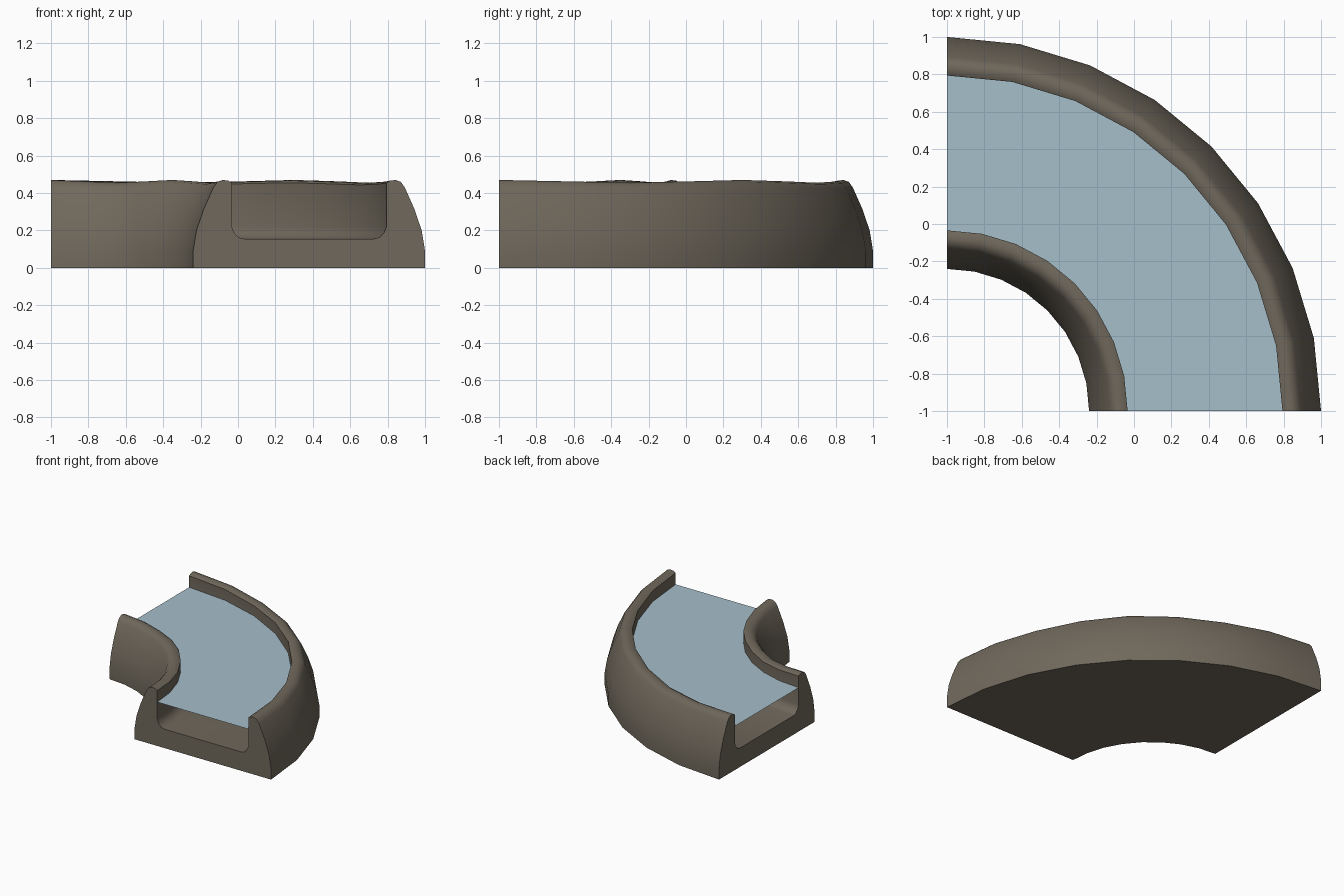
import bpy, bmesh, math

if "Cube" in bpy.data.objects:
    bpy.data.objects.remove(bpy.data.objects["Cube"])

SEGMENTS = 8            # steps around the quarter turn
CENTRE = (-1.0, -1.0)   # pivot of the bend


def material(name, rgb):
    m = bpy.data.materials.new(name)
    m.diffuse_color = (*rgb, 1.0)
    m.use_nodes = True
    m.node_tree.nodes["Principled BSDF"].inputs["Base Color"].default_value = m.diffuse_color
    return m


def sweep(name, profile, mat, closed):
    """Turn a (radius, height) profile through 90 degrees about the pivot."""
    bm = bmesh.new()
    rings = []
    for i in range(SEGMENTS + 1):
        a = math.pi / 2 * i / SEGMENTS
        dip = 0.0075 * (1 - math.cos(8 * a))   # rim sags gently twice along the bend
        ring = []
        for r, z in profile:
            weight = max(0.0, (z - 0.4) / 0.07) if closed else 0.0
            ring.append(bm.verts.new((CENTRE[0] + r * math.cos(a),
                                      CENTRE[1] + r * math.sin(a),
                                      z - dip * weight)))
        rings.append(ring)
    n = len(profile)
    for a, b in zip(rings, rings[1:]):
        for j in range(n if closed else n - 1):
            k = (j + 1) % n
            bm.faces.new((a[j], a[k], b[k], b[j]))
    if closed:
        bm.faces.new(rings[0])
        bm.faces.new(rings[-1][::-1])
        bmesh.ops.recalc_face_normals(bm, faces=bm.faces)
    me = bpy.data.meshes.new(name)
    bm.to_mesh(me)
    bm.free()
    me.materials.append(mat)
    ob = bpy.data.objects.new(name, me)
    bpy.context.collection.objects.link(ob)
    bpy.ops.object.select_all(action='DESELECT')
    ob.select_set(True)
    bpy.context.view_layer.objects.active = ob
    bpy.ops.object.shade_smooth_by_angle(angle=math.radians(35))
    return ob


stone = material("warm grey stone", (0.16, 0.138, 0.106))
water_blue = material("pale blue water", (0.38, 0.52, 0.60))

# Half section: bowed outer wall, rounded rim, straight inner wall, rounded floor corner
half = [(0.62, 0.0), (0.62, 0.09), (0.602, 0.2), (0.565, 0.31), (0.512, 0.43),
        (0.49, 0.46), (0.462, 0.47), (0.432, 0.466), (0.414, 0.455),
        (0.414, 0.22), (0.402, 0.19), (0.378, 0.163), (0.345, 0.155)]
MID = 1.38
section = [(MID + d, z) for d, z in half] + [(MID - d, z) for d, z in reversed(half)]

# Curved stone channel
sweep("channel", section, stone, True)

# Flat water sheet between the walls
sweep("water_surface", [(MID - 0.414, 0.36), (MID + 0.414, 0.36)], water_blue, False)
